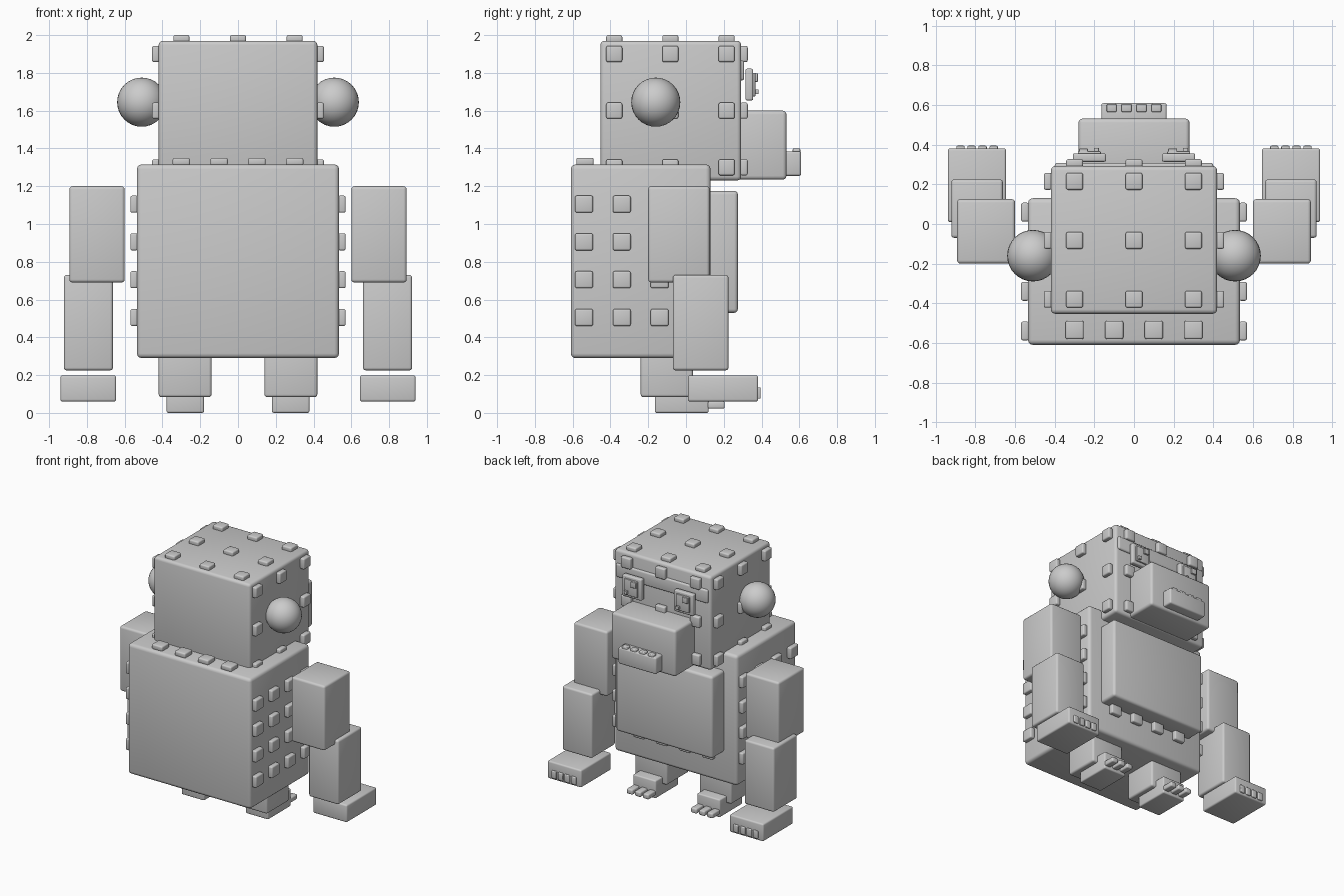
import bpy
import bmesh
from mathutils import Matrix, Vector

if "Cube" in bpy.data.objects:
    bpy.data.objects.remove(bpy.data.objects["Cube"], do_unlink=True)

gray = bpy.data.materials.new("plain_gray")
gray.use_nodes = True
GRAY = (0.6, 0.6, 0.6, 1)
gray.diffuse_color = GRAY
gray.node_tree.nodes["Principled BSDF"].inputs["Base Color"].default_value = GRAY


def finish(name, bm, bevel=0):
    """Turn a bmesh into a smooth, softly bevelled object."""
    mesh = bpy.data.meshes.new(name)
    for f in bm.faces:
        f.smooth = True
    bm.to_mesh(mesh)
    bm.free()
    mesh.materials.append(gray)
    obj = bpy.data.objects.new(name, mesh)
    bpy.context.collection.objects.link(obj)
    if bevel:
        mod = obj.modifiers.new("rounded_edges", "BEVEL")
        mod.width = bevel
        mod.segments = 3
        mod.limit_method = "NONE"
    return obj


def blocks(name, centers, size, bevel):
    """One object holding equal boxes at the given centers."""
    bm = bmesh.new()
    for c in centers:
        mat = Matrix.Translation(c) @ Matrix.Diagonal(Vector(size).to_4d())
        bmesh.ops.create_cube(bm, size=1, matrix=mat)
    return finish(name, bm, bevel)


def box(name, x, y, z, bevel=0.02):
    """Box from its low and high limits on each axis."""
    spans = (x, y, z)
    center = [(a + b) / 2 for a, b in spans]
    return blocks(name, [center], [b - a for a, b in spans], bevel)


def grid(xs, ys, zs):
    return [(x, y, z) for x in xs for y in ys for z in zs]


# Torso and belly
box("torso", (-0.535, 0.535), (-0.61, 0.13), (0.29, 1.315), 0.025)
box("belly", (-0.42, 0.42), (0.05, 0.275), (0.53, 1.175), 0.02)

# Head, brow, muzzle and mouth
box("head", (-0.42, 0.42), (-0.453, 0.292), (1.23, 1.97), 0.022)
box("brow", (-0.4, 0.4), (0.22, 0.308), (1.76, 1.865), 0.012)
box("muzzle", (-0.28, 0.28), (0.2, 0.532), (1.235, 1.6), 0.02)
box("mouth", (-0.165, 0.165), (0.48, 0.61), (1.255, 1.385), 0.012)
blocks("teeth", grid((-0.113, -0.038, 0.038, 0.113), (0.585,), (1.385,)),
       (0.05, 0.04, 0.03), 0.006)

# Raised tufts on the torso: sides, shoulders and chest
rows = (0.505, 0.705, 0.905, 1.105)
cols = (-0.3, -0.1, 0.1, 0.3)
blocks("torso_side_tufts", grid((-0.55, 0.55), (-0.54, -0.34, -0.14, 0.06), rows),
       (0.04, 0.095, 0.09), 0.01)
blocks("shoulder_tufts", grid(cols, (-0.535,), (1.33,)), (0.092, 0.092, 0.04), 0.01)
blocks("chest_tufts", grid(cols, (0.147,), rows), (0.092, 0.04, 0.09), 0.01)

# Raised tufts on the head: sides, crown and face
across = (-0.3, 0, 0.3)
along = (-0.38, -0.083, 0.215)
levels = (1.3, 1.6, 1.9)
blocks("head_side_tufts", grid((-0.435, 0.435), along, levels),
       (0.04, 0.085, 0.085), 0.01)
blocks("crown_tufts", grid(across, along, (1.98,)), (0.085, 0.085, 0.04), 0.01)
blocks("face_tufts", grid(across, (0.307,), levels), (0.085, 0.04, 0.085), 0.01)

for side, s in (("left", 1), ("right", -1)):

    def span(a, b):
        return tuple(sorted((s * a, s * b)))

    # Ear
    bm = bmesh.new()
    bmesh.ops.create_uvsphere(bm, u_segments=32, v_segments=16, radius=0.13,
                              matrix=Matrix.Translation((s * 0.51, -0.16, 1.645)))
    finish(side + "_ear", bm)

    # Eye: white, iris and two glints
    ex = s * 0.225
    blocks(side + "_eye", [(ex, 0.335, 1.738)], (0.168, 0.042, 0.168), 0.01)
    blocks(side + "_iris", [(ex, 0.355, 1.738)], (0.115, 0.025, 0.125), 0.005)
    blocks(side + "_large_glint", [(ex - 0.03, 0.37, 1.775)], (0.045, 0.022, 0.045), 0.004)
    blocks(side + "_small_glint", [(ex + 0.035, 0.372, 1.7)], (0.026, 0.024, 0.026), 0.003)

    # Arm, hand and fingertips
    box(side + "_upper_arm", span(0.6, 0.893), (-0.2, 0.125), (0.69, 1.2), 0.017)
    box(side + "_forearm", span(0.662, 0.922), (-0.07, 0.225), (0.225, 0.73), 0.015)
    box(side + "_hand", span(0.645, 0.94), (0.01, 0.382), (0.06, 0.198), 0.012)
    blocks(side + "_fingertips",
           [(s * (0.792 + 0.056 * (i - 1.5)), 0.38, 0.105) for i in range(4)],
           (0.042, 0.03, 0.06), 0.006)

    # Leg, foot and toes
    box(side + "_leg", span(0.14, 0.42), (-0.24, 0.037), (0.083, 0.4), 0.015)
    box(side + "_foot", span(0.18, 0.378), (-0.165, 0.12), (0, 0.14), 0.01)
    blocks(side + "_toes",
           [(s * 0.279 + 0.07 * i, 0.15, 0.042) for i in (-1, 0, 1)],
           (0.052, 0.11, 0.04), 0.01)
